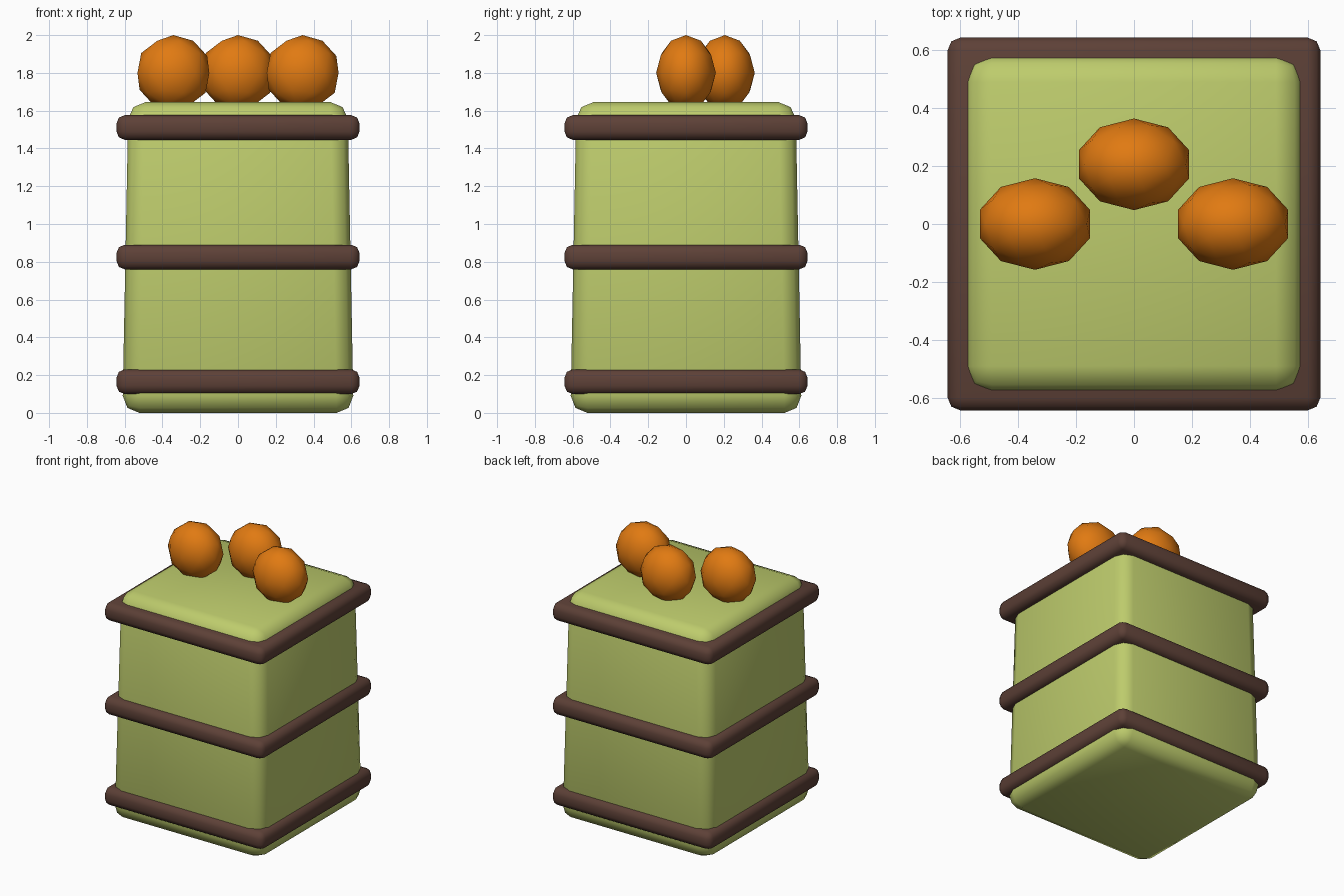
import bpy, bmesh, math

if "Cube" in bpy.data.objects:
    bpy.data.objects.remove(bpy.data.objects["Cube"])


def material(name, rgb):
    m = bpy.data.materials.new(name)
    m.diffuse_color = (*rgb, 1)
    m.use_nodes = True
    m.node_tree.nodes["Principled BSDF"].inputs["Base Color"].default_value = m.diffuse_color
    return m


GREEN = material("pale green", (0.51, 0.60, 0.15))
BROWN = material("dark brown", (0.110, 0.052, 0.038))
ORANGE = material("orange", (0.75, 0.195, 0.006))


def finish(name, bm, mat, smooth=30):
    me = bpy.data.meshes.new(name)
    bm.to_mesh(me)
    bm.free()
    ob = bpy.data.objects.new(name, me)
    bpy.context.collection.objects.link(ob)
    me.materials.append(mat)
    bpy.ops.object.select_all(action='DESELECT')
    ob.select_set(True)
    bpy.context.view_layer.objects.active = ob
    bpy.ops.object.shade_smooth_by_angle(angle=math.radians(smooth))
    return ob


def rounded_block(name, z0, z1, half_low, half_high, bevel, mat):
    """Square block, optionally tapered, with two-step rounded edges."""
    bm = bmesh.new()
    bmesh.ops.create_cube(bm, size=2)
    for v in bm.verts:
        h, z = (half_high, z1) if v.co.z > 0 else (half_low, z0)
        v.co = (v.co.x * h, v.co.y * h, z)
    bmesh.ops.bevel(bm, geom=bm.edges[:], offset=bevel, segments=2,
                    profile=0.5, affect='EDGES', clamp_overlap=True)
    return finish(name, bm, mat, 50)


# tapered body
rounded_block("body", 0, 1.645, 0.612, 0.58, 0.09, GREEN)

# three bands around the body
for label, z in (("bottom", 0.165), ("middle", 0.825), ("top", 1.511)):
    rounded_block(label + "_band", z - 0.065, z + 0.065, 0.643, 0.643, 0.043, BROWN)

# three balls sunk into the top
for label, x, y in (("left", -0.342, 0), ("middle", 0, 0.206), ("right", 0.342, 0)):
    bm = bmesh.new()
    bmesh.ops.create_icosphere(bm, subdivisions=2, radius=0.2)
    for v in bm.verts:
        v.co = (v.co.x + x, v.co.y * 0.79 + y, v.co.z + 1.8)
    finish(label + "_ball", bm, ORANGE, 60)
